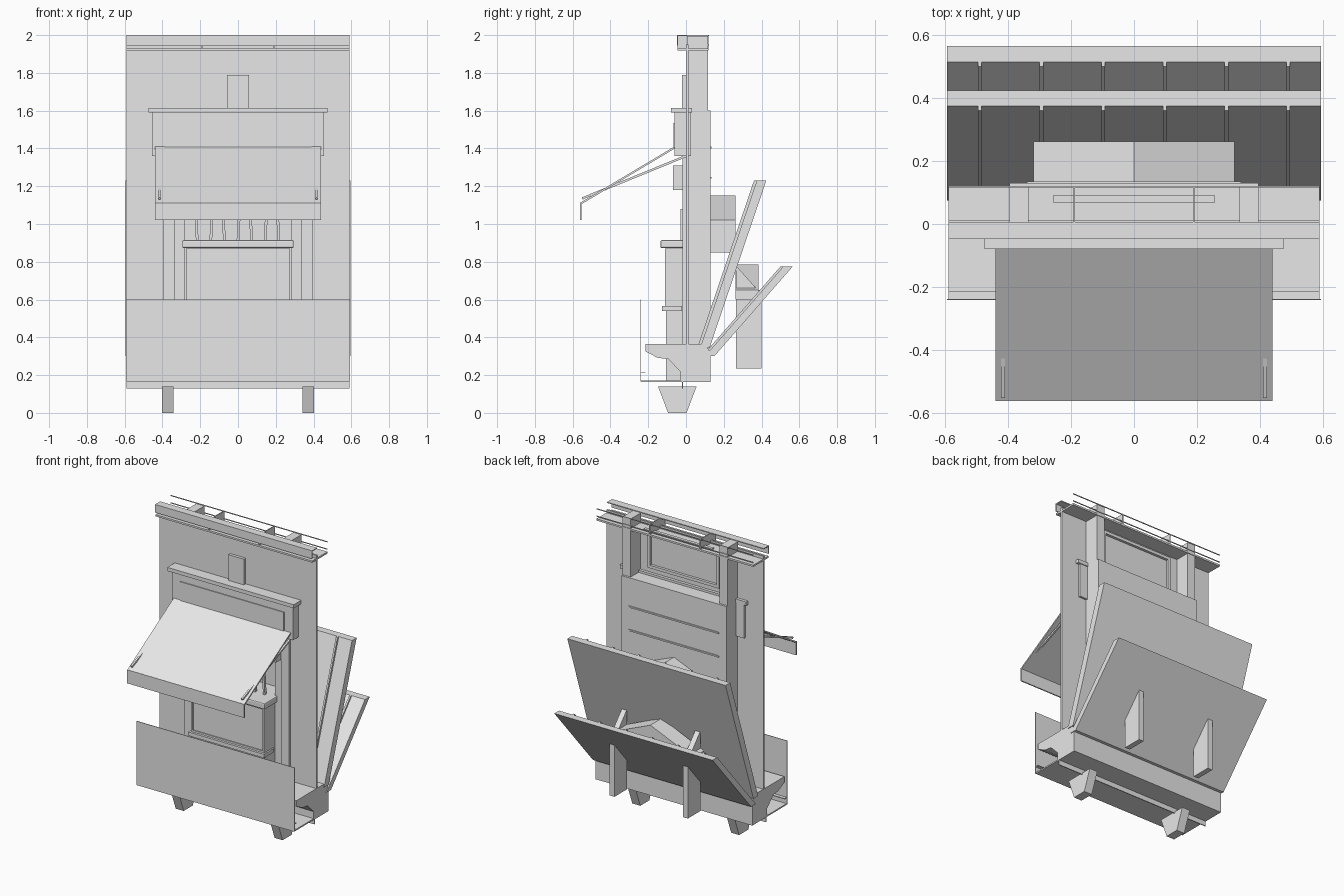
import bpy
from math import atan2, hypot

cube = bpy.data.objects.get("Cube")
if cube:
    bpy.data.objects.remove(cube, do_unlink=True)

grey = bpy.data.materials.new("light_grey")
grey.use_nodes = True
grey.diffuse_color = (0.8, 0.8, 0.8, 1)
grey.node_tree.nodes["Principled BSDF"].inputs["Base Color"].default_value = (0.8, 0.8, 0.8, 1)


def make(name, verts, faces):
    mesh = bpy.data.meshes.new(name)
    mesh.from_pydata(verts, [], faces)
    mesh.materials.append(grey)
    obj = bpy.data.objects.new(name, mesh)
    bpy.context.collection.objects.link(obj)
    return obj


def prism(name, near, far):
    """Join two matching outlines into a closed solid."""
    n = len(near)
    faces = [tuple(range(n))[::-1], tuple(range(n, 2 * n))]
    faces += [(i, (i + 1) % n, n + (i + 1) % n, n + i) for i in range(n)]
    obj = make(name, near + far, faces)
    import bmesh
    bm = bmesh.new()
    bm.from_mesh(obj.data)
    bmesh.ops.recalc_face_normals(bm, faces=bm.faces)
    bm.to_mesh(obj.data)
    bm.free()
    return obj


def along_x(name, x0, x1, profile):
    """Extrude a (y, z) profile from x0 to x1."""
    return prism(name, [(x0, y, z) for y, z in profile], [(x1, y, z) for y, z in profile])


def along_y(name, y0, y1, profile):
    """Extrude an (x, z) profile from y0 to y1."""
    return prism(name, [(x, y0, z) for x, z in profile], [(x, y1, z) for x, z in profile])


def box(name, x0, x1, y0, y1, z0, z1):
    return along_x(name, x0, x1, [(y0, z0), (y1, z0), (y1, z1), (y0, z1)])


def wide(name, half, y0, y1, z0, z1):
    return box(name, -half, half, y0, y1, z0, z1)


def bar(name, x0, x1, start, end, thick):
    """Straight bar in the side plane between two (y, z) points."""
    dy, dz = end[0] - start[0], end[1] - start[1]
    k = thick / 2 / hypot(dy, dz)
    ny, nz = -dz * k, dy * k
    return along_x(name, x0, x1, [(start[0] + ny, start[1] + nz), (end[0] + ny, end[1] + nz),
                                  (end[0] - ny, end[1] - nz), (start[0] - ny, start[1] - nz)])


def frame(name, half, y0, y1, z0, z1, t):
    """Rectangular border of four strips."""
    wide(name + "_bottom", half, y0, y1, z0, z0 + t)
    wide(name + "_top", half, y0, y1, z1 - t, z1)
    for label, s in (("left", 1), ("right", -1)):
        a, b = sorted((s * half, s * (half - t)))
        box(f"{name}_{label}", a, b, y0, y1, z0 + t, z1 - t)


W = 0.59

# Facade skin, with an opening for the counter
wide("facade_upper", W, 0.0, 0.012, 1.36, 1.95)
wide("back_wall", 0.34, 0.11, 0.128, 0.3, 1.6)
wide("opening_ceiling", 0.34, -0.015, 0.12, 1.585, 1.6)
wide("back_panel_trim_upper", 0.34, 0.128, 0.135, 1.40, 1.41)
wide("back_panel_trim_lower", 0.34, 0.128, 0.135, 1.24, 1.25)
frame("back_window", 0.27, 0.012, 0.03, 1.65, 1.9, 0.02)
wide("facade_chimney", 0.058, -0.02, 0.002, 1.6, 1.79)

# Parts that repeat on both sides
for label, s in (("left", 1), ("right", -1)):
    def pair(name, xa, xb, *rest):
        a, b = sorted((s * xa, s * xb))
        return box(f"{name}_{label}", a, b, *rest)

    pair("facade_side", 0.39, W, 0.0, 0.012, 0.3, 1.36)
    pair("post_lower", 0.335, 0.395, -0.018, 0.13, 0.3, 1.6)
    pair("post_upper", 0.335, 0.395, 0.006, 0.116, 1.6, 1.995)
    pair("opening_jamb", 0.28, 0.335, 0.0, 0.11, 0.36, 1.36)
    pair("top_rail_divider", 0.187, 0.193, -0.045, 0.12, 1.93, 2.0)
    a, b = sorted((s * 0.41, s * 0.422))
    bar("awning_strut_" + label, a, b, (0.0, 1.36), (-0.55, 1.135), 0.012)
    a, b = sorted((s * 0.342, s * 0.402))
    along_x("foot_" + label, a, b, [(-0.148, 0.14), (0.056, 0.14), (0.003, 0), (-0.095, 0)])
    a, b = sorted((s * 0.258, s * 0.294))
    along_x("rear_fin_" + label, a, b,
            [(0.265, 0.235), (0.4, 0.235), (0.4, 0.65), (0.38, 0.65), (0.265, 0.78)])

# Sign box above the opening
wide("sign_box", 0.455, -0.06, 0.026, 1.36, 1.59)
wide("sign_cap", 0.475, -0.08, 0.032, 1.59, 1.615)
wide("sign_plate", 0.39, -0.066, -0.058, 1.40, 1.535)

# Awning and its hanging valance
bar("awning", -0.44, 0.44, (-0.06, 1.405), (-0.558, 1.108), 0.01)
wide("awning_valance", 0.44, -0.562, -0.554, 1.02, 1.112)
wide("lintel", 0.335, -0.07, -0.005, 1.18, 1.31)

# Counter with taps
wide("counter_body", 0.275, -0.105, 0.11, 0.17, 0.87)
frame("counter_front_frame", 0.275, -0.112, -0.105, 0.565, 0.87, 0.012)
wide("counter_base_trim", 0.285, -0.128, -0.02, 0.54, 0.565)
top = wide("counter_top", 0.295, -0.135, 0.14, 0.872, 0.915)
bevel = top.modifiers.new("soft_edges", "BEVEL")
bevel.width = 0.008
bevel.segments = 2
for i in range(7):
    x = -0.216 + i * 0.072
    lean = 0.008 if i % 2 else -0.008
    along_y(f"counter_tap_{i + 1}", -0.03, -0.012,
            [(x - 0.007, 0.915), (x + 0.007, 0.915), (x + lean + 0.007, 1.08), (x + lean - 0.007, 1.08)])

# Top rail
wide("top_rail_web", W, -0.048, -0.042, 1.945, 2.0)
wide("top_rail_flange", W, -0.048, 0.006, 1.994, 2.0)
wide("top_plate", W, -0.045, 0.12, 1.918, 1.93)
wide("top_back_rod_upper", W, 0.116, 0.121, 1.995, 2.0)
wide("top_back_rod_lower", W, 0.116, 0.121, 1.945, 1.95)
wide("top_light_strip", 0.257, 0.068, 0.09, 1.93, 1.94)

# Base, bench and front skirt
along_x("bench", -W, W, [(-0.215, 0.365), (0.1, 0.365), (0.13, 0.32), (0.13, 0.165), (-0.03, 0.165),
                         (-0.03, 0.22), (-0.095, 0.285), (-0.15, 0.292), (-0.215, 0.325)])
wide("floor_plate", W, -0.238, 0.13, 0.163, 0.172)
wide("front_skirt", 0.594, -0.242, -0.238, 0.165, 0.6)
wide("front_rail_lip", W, -0.24, -0.215, 0.21, 0.215)
wide("base_apron", W, -0.022, -0.016, 0.13, 0.165)

# Two folded rear panels with battens
for name, low, high, depth in (("tall_rear_panel", (0.075, 0.345), (0.375, 1.23), 0.05),
                               ("short_rear_panel", (0.1, 0.3), (0.515, 0.775), 0.05)):
    along_x(name, -0.595, 0.595, [low, (low[0] + depth, low[1]), (high[0] + depth, high[1]), high])
    for i in range(6):
        x = -0.49 + i * 0.196
        along_x(f"{name}_batten_{i + 1}", x - 0.006, x + 0.006,
                [(low[0] - 0.015, low[1]), low, high, (high[0] - 0.015, high[1])])

# Gabled blocks holding the rear panels
for name, y0, y1, base, eave, ridge in (("tall_gable", 0.13, 0.262, 0.85, 1.02, 1.15),
                                        ("short_gable", 0.262, 0.383, 0.6, 0.65, 0.785)):
    along_y(name, y0, y1, [(-0.32, base), (0.32, base), (0.32, eave), (0, ridge), (-0.32, eave)])
